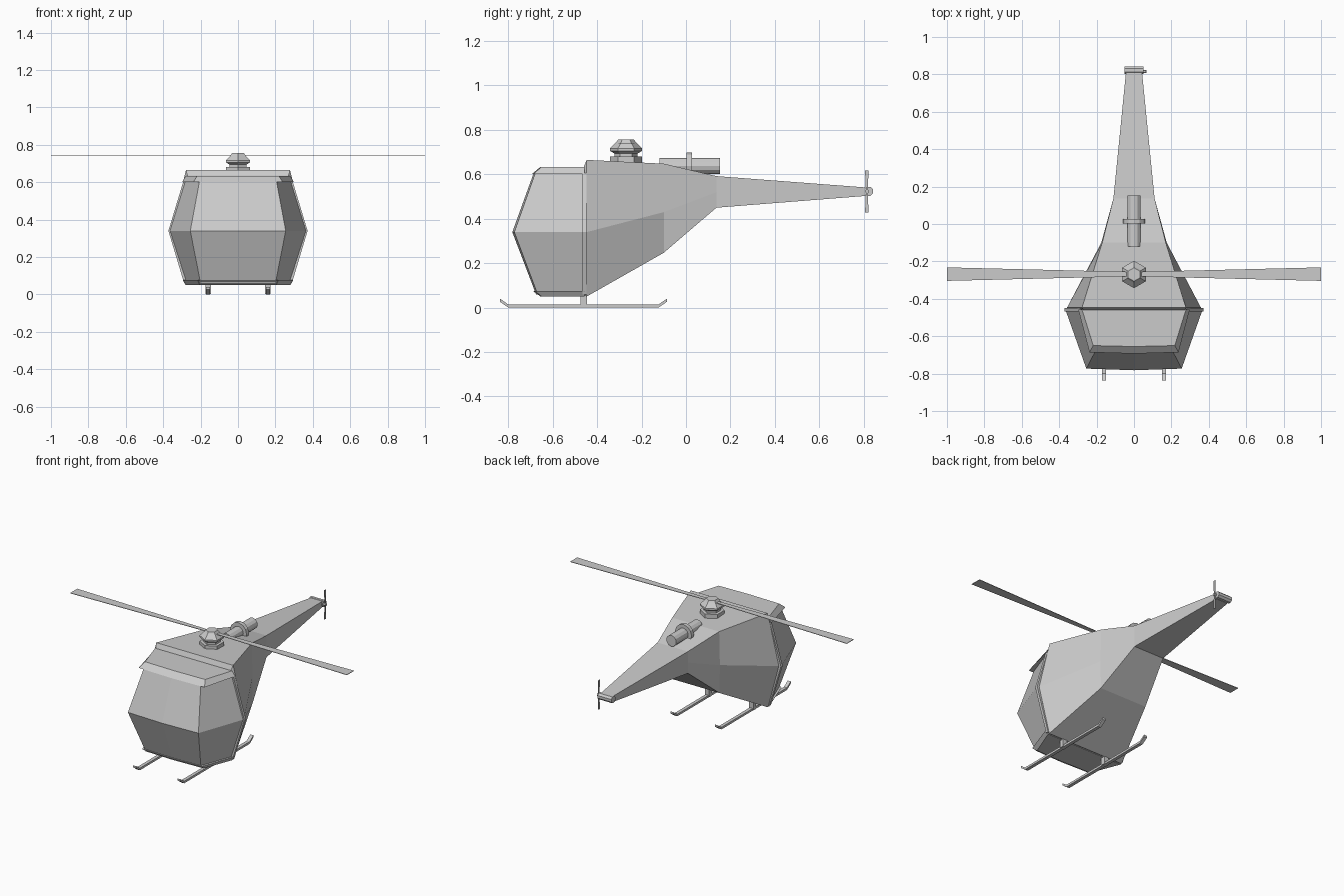
import bpy, bmesh, math
from mathutils import Vector

if "Cube" in bpy.data.objects:
    bpy.data.objects.remove(bpy.data.objects["Cube"])


def loft(name, rings):
    """Skin a list of equal-length point rings and cap both ends."""
    bm = bmesh.new()
    rows = [[bm.verts.new(p) for p in ring] for ring in rings]
    n = len(rows[0])
    for a, b in zip(rows, rows[1:]):
        for i in range(n):
            j = (i + 1) % n
            bm.faces.new((a[i], a[j], b[j], b[i]))
    bm.faces.new(rows[0])
    bm.faces.new(rows[-1])
    bmesh.ops.recalc_face_normals(bm, faces=bm.faces)
    mesh = bpy.data.meshes.new(name)
    bm.to_mesh(mesh)
    bm.free()
    obj = bpy.data.objects.new(name, mesh)
    bpy.context.collection.objects.link(obj)
    return obj


def turned(name, profile, centre, axis, sides, phase=0.0):
    """Turn (distance along axis, radius) pairs around an axis."""
    c = Vector(centre)
    rings = []
    for d, r in profile:
        ring = []
        for i in range(sides):
            t = phase + 2 * math.pi * i / sides
            u, v = r * math.cos(t), r * math.sin(t)
            ring.append(c + Vector({'X': (d, u, v), 'Y': (u, d, v), 'Z': (u, v, d)}[axis]))
        rings.append(ring)
    return loft(name, rings)


def box(name, x0, x1, y0, y1, z0, z1):
    return loft(name, [[(x0, y0, z), (x1, y0, z), (x1, y1, z), (x0, y1, z)] for z in (z0, z1)])


# Rear fuselage and tail: hexagonal cross-sections along y
def hex_section(y, top, mid, bottom):
    half = [top, mid, bottom]
    return [(x, y, z) for x, z in half] + [(-x, y, z) for x, z in reversed(half)]


loft("fuselage", [
    hex_section(-0.46, (0.27, 0.635), (0.345, 0.34), (0.265, 0.055)),
    hex_section(-0.447, (0.278, 0.665), (0.358, 0.34), (0.28, 0.05)),
    hex_section(-0.10, (0.17, 0.648), (0.175, 0.43), (0.172, 0.247)),
    hex_section(0.137, (0.11, 0.592), (0.11, 0.52), (0.11, 0.45)),
    hex_section(0.81, (0.043, 0.541), (0.043, 0.522), (0.043, 0.503)),
])


# Cabin: horizontal outlines stacked in z
def outline(z, nose, cx, cy, rear, back=-0.457):
    return [(-rear, back, z), (-cx, cy, z), (0, nose, z), (cx, cy, z), (rear, back, z)]


loft("cabin_glass", [
    outline(0.06, -0.675, 0.200, -0.668, 0.277),
    outline(0.34, -0.782, 0.255, -0.773, 0.367),
    outline(0.605, -0.686, 0.206, -0.679, 0.285),
])
loft("cabin_roof", [
    outline(0.602, -0.693, 0.238, -0.686, 0.298),
    outline(0.634, -0.655, 0.218, -0.650, 0.278),
])
loft("cabin_floor", [
    outline(0.05, -0.655, 0.205, -0.650, 0.28),
    outline(0.076, -0.69, 0.215, -0.682, 0.295),
])

# Door post along the rear edge of the cabin on each side
for side, s in (("left", -1), ("right", 1)):
    loft(side + "_door_post", [
        [(s * (x - 0.03), -0.467, z), (s * x, -0.467, z),
         (s * x, -0.449, z), (s * (x - 0.03), -0.449, z)]
        for x, z in ((0.288, 0.06), (0.372, 0.34), (0.292, 0.605))
    ])

# Main rotor mast and hub, six-sided with corners fore and aft
HUB = (0, -0.27, 0)
turned("mast_base", [(0.64, 0.073), (0.680, 0.073)], HUB, 'Z', 6, math.pi / 2)
turned("mast_neck", [(0.675, 0.052), (0.698, 0.052)], HUB, 'Z', 6, math.pi / 2)
turned("rotor_hub", [(0.688, 0.042), (0.706, 0.073), (0.717, 0.073), (0.745, 0.044), (0.756, 0.036)],
       HUB, 'Z', 6, math.pi / 2)

# Main rotor blades, narrow at the hub and broad at the tip
for side, s in (("left", -1), ("right", 1)):
    loft(side + "_rotor_blade", [
        [(s * x, -0.268 - w, 0.739), (s * x, -0.268 + w, 0.739),
         (s * x, -0.268 + w, 0.742), (s * x, -0.268 - w, 0.742)]
        for x, w in ((0.02, 0.012), (1.0, 0.036))
    ])

# Exhaust pipe with collar
turned("exhaust_pipe", [(-0.12, 0.036), (0.152, 0.036)], (0, 0, 0.638), 'Y', 12)
turned("exhaust_collar", [(0.003, 0.06), (0.028, 0.06)], (0, 0, 0.638), 'Y', 12)

# Tail gearbox, shaft and two tail blades
TAIL = (0, 0.822, 0.523)
turned("tail_gearbox", [(-0.05, 0.022), (0.05, 0.022)], TAIL, 'X', 8, math.pi / 8)
turned("tail_shaft", [(0.04, 0.009), (0.068, 0.009)], (0, 0.815, 0.523), 'X', 6)
for part, s in (("upper", 1), ("lower", -1)):
    loft(part + "_tail_blade", [
        [(0.058, 0.814 - w, z), (0.062, 0.814 - w, z), (0.062, 0.814 + w, z), (0.058, 0.814 + w, z)]
        for w, z in ((0.004, 0.523), (0.008, 0.523 + s * 0.095))
    ])

# Landing skids with upturned ends, and one strut each
SKID_PATH = [(-0.838, 0.034), (-0.80, 0.007), (-0.124, 0.007), (-0.085, 0.034)]
for side, x in (("left", -0.16), ("right", 0.16)):
    loft(side + "_skid", [
        [(x - 0.011, y, z - 0.007), (x + 0.011, y, z - 0.007),
         (x + 0.011, y, z + 0.007), (x - 0.011, y, z + 0.007)]
        for y, z in SKID_PATH
    ])
    box(side + "_strut", x - 0.015, x + 0.015, -0.475, -0.445, 0.002, 0.075)
